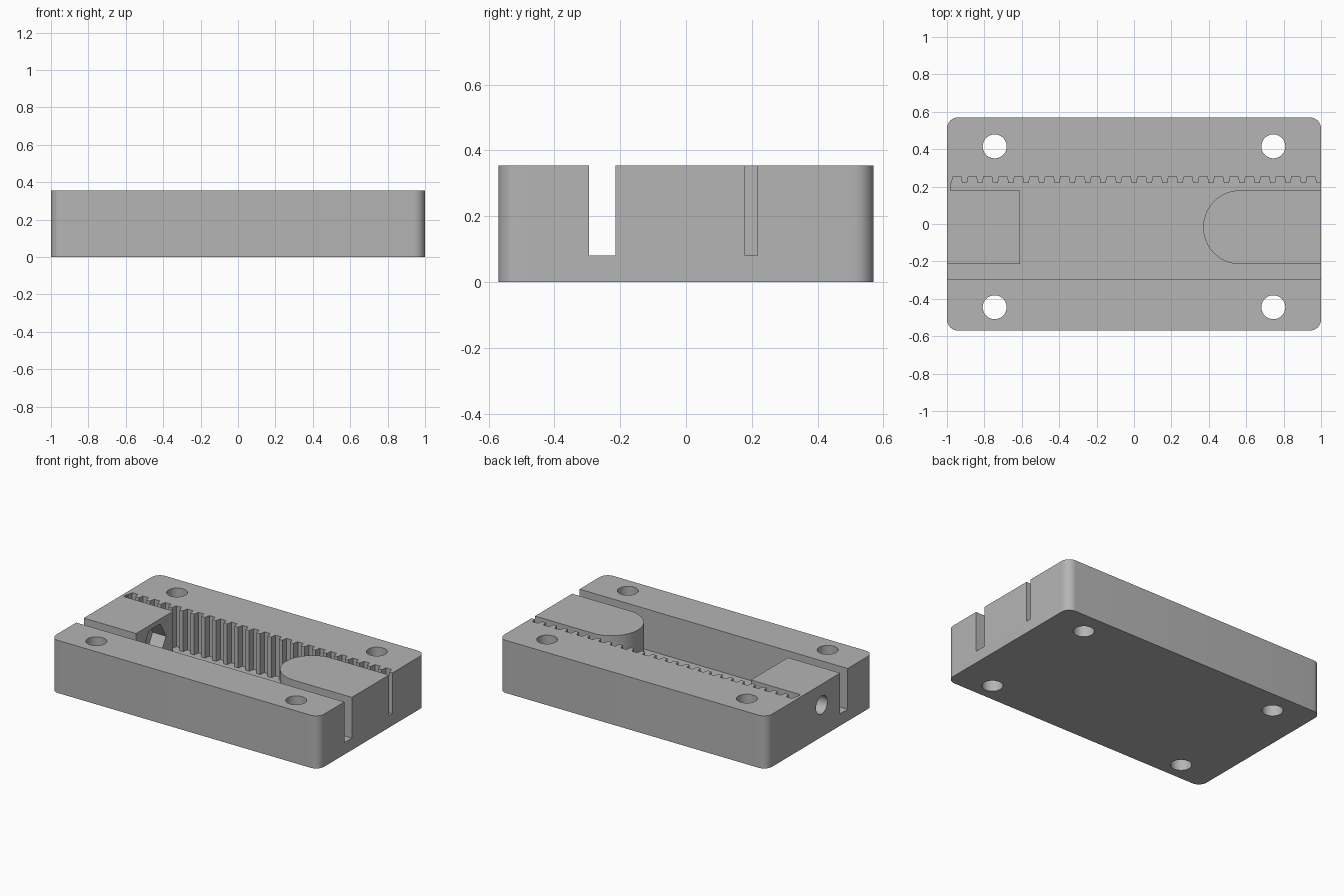
import bpy, bmesh, math
from mathutils import Matrix

default = bpy.data.objects.get("Cube")
if default:
    bpy.data.objects.remove(default, do_unlink=True)

HEIGHT, FLOOR = 0.355, 0.08
HALF_X, HALF_Y, CORNER = 1.0, 0.57, 0.06
SLOT_FRONT, BLOCK_FRONT, BLOCK_BACK = -0.295, -0.215, 0.18
RACK_FACE, RACK_DEEP = 0.218, 0.255
MID_Y = (BLOCK_FRONT + BLOCK_BACK) / 2
PAST = 1.1


def arc(cx, cy, radius, start, end, steps):
    """Points along an arc, angles in degrees."""
    angles = [math.radians(start + (end - start) * i / steps) for i in range(steps + 1)]
    return [(cx + radius * math.cos(a), cy + radius * math.sin(a)) for a in angles]


def prism(name, outline, z0, z1, matrix=Matrix()):
    """Closed outline extruded from z0 to z1."""
    bm = bmesh.new()
    face = bm.faces.new([bm.verts.new((x, y, z0)) for x, y in outline])
    new = bmesh.ops.extrude_face_region(bm, geom=[face])["geom"]
    bmesh.ops.translate(bm, vec=(0, 0, z1 - z0),
                        verts=[v for v in new if isinstance(v, bmesh.types.BMVert)])
    bmesh.ops.recalc_face_normals(bm, faces=bm.faces)
    bm.transform(matrix)
    mesh = bpy.data.meshes.new(name)
    bm.to_mesh(mesh)
    bm.free()
    obj = bpy.data.objects.new(name, mesh)
    bpy.context.collection.objects.link(obj)
    return obj


def cut(target, cutter):
    """Subtract the cutter, then discard it."""
    cutter.hide_render = True
    mod = target.modifiers.new(cutter.name, "BOOLEAN")
    mod.operation, mod.solver, mod.object = "DIFFERENCE", "EXACT", cutter
    bpy.context.view_layer.objects.active = target
    bpy.ops.object.modifier_apply(modifier=mod.name)
    bpy.data.objects.remove(cutter, do_unlink=True)


# Rounded rectangular body
outline = []
for i, (sx, sy) in enumerate([(1, 1), (-1, 1), (-1, -1), (1, -1)]):
    outline += arc(sx * (HALF_X - CORNER), sy * (HALF_Y - CORNER), CORNER,
                   90 * i, 90 * i + 90, 10)
body = prism("clamp_body", outline, 0, HEIGHT)

# Pocket: front slot, rounded block on the left, toothed rack, square block on the right
radius = (BLOCK_BACK - BLOCK_FRONT) / 2
pocket = [(-PAST, SLOT_FRONT), (PAST, SLOT_FRONT), (PAST, BLOCK_FRONT)]
pocket += arc(0.37 + radius, MID_Y, radius, 270, 90, 36)
pocket += [(PAST, BLOCK_BACK), (PAST, RACK_FACE)]
TEETH, END = 24, 0.947
for i in range(TEETH):
    x = END - 2 * END * i / (TEETH - 1)
    pocket += [(x + 0.028, RACK_FACE), (x + 0.021, RACK_DEEP),
               (x - 0.021, RACK_DEEP), (x - 0.028, RACK_FACE)]
pocket += [(-0.98, RACK_FACE), (-0.98, BLOCK_BACK), (-0.61, BLOCK_BACK),
           (-0.61, BLOCK_FRONT), (-PAST, BLOCK_FRONT)]
cut(body, prism("pocket_cutter", pocket, FLOOR, HEIGHT + 0.1))

# Four vertical mounting holes
for x in (-0.745, 0.745):
    for y in (0.415, -0.445):
        cut(body, prism("mounting_hole_cutter", arc(x, y, 0.064, 0, 350, 35), -0.1, HEIGHT + 0.1))

# Screw hole and hexagonal nut recess through the square block
along_x = Matrix.Translation((0, MID_Y, 0.215)) @ Matrix.Rotation(math.pi / 2, 4, "Y")
cut(body, prism("screw_hole_cutter", arc(0, 0, 0.061, 0, 350, 35), -PAST, -0.55, along_x))
cut(body, prism("nut_recess_cutter", arc(0, 0, 0.122, 30, 330, 5), -0.71, -0.55, along_x))

# Plain grey finish
grey = bpy.data.materials.new("plain_grey")
grey.use_nodes = True
colour = (0.46, 0.46, 0.46, 1)
grey.diffuse_color = colour
grey.node_tree.nodes["Principled BSDF"].inputs["Base Color"].default_value = colour
body.data.materials.clear()
body.data.materials.append(grey)

bpy.ops.object.select_all(action="DESELECT")
body.select_set(True)
bpy.context.view_layer.objects.active = body
bpy.ops.object.shade_smooth_by_angle(angle=math.radians(25))
